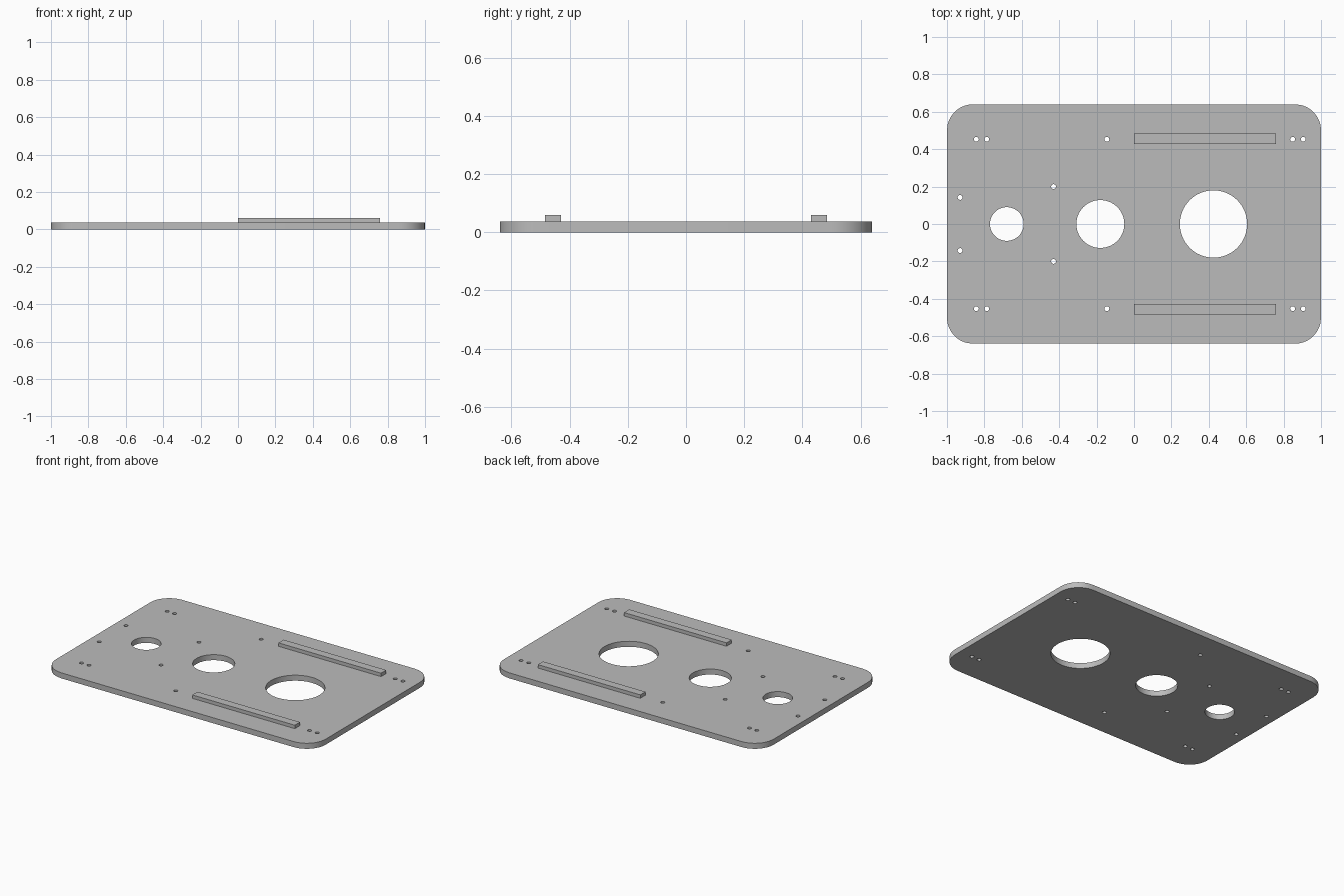
import bpy
import bmesh
from math import cos, sin, pi, radians

cube = bpy.data.objects.get("Cube")
if cube:
    bpy.data.objects.remove(cube, do_unlink=True)

HALF_X, HALF_Y, CORNER = 1.0, 0.64, 0.14
PLATE_TOP, RAIL_TOP = 0.037, 0.06

grey = bpy.data.materials.new("plain_grey")
grey.use_nodes = True
grey.diffuse_color = (0.5, 0.5, 0.5, 1)
grey.node_tree.nodes["Principled BSDF"].inputs["Base Color"].default_value = (0.5, 0.5, 0.5, 1)


def arc(cx, cy, r, start, sweep, steps):
    return [(cx + r * cos(start + sweep * i / steps),
             cy + r * sin(start + sweep * i / steps)) for i in range(steps)]


def circle(x, y, r, sides):
    return arc(x, y, r, 0, 2 * pi, sides)


def rounded_rectangle(hx, hy, r, steps=12):
    points = []
    for i, (sx, sy) in enumerate([(1, 1), (-1, 1), (-1, -1), (1, -1)]):
        points += arc(sx * (hx - r), sy * (hy - r), r, i * pi / 2, pi / 2, steps + 1)
        end = (i + 1) * pi / 2
        points[-1] = (sx * (hx - r) + r * cos(end), sy * (hy - r) + r * sin(end))
    return points


def extruded(name, outlines, bottom, top):
    """Solid from an outer outline and any hole outlines."""
    curve = bpy.data.curves.new(name, "CURVE")
    curve.dimensions = "2D"
    curve.fill_mode = "BOTH"
    curve.extrude = (top - bottom) / 2
    for outline in outlines:
        spline = curve.splines.new("POLY")
        spline.points.add(len(outline) - 1)
        for point, (x, y) in zip(spline.points, outline):
            point.co = (x, y, 0, 1)
        spline.use_cyclic_u = True
    source = bpy.data.objects.new(name + "_outline", curve)
    bpy.context.collection.objects.link(source)
    bpy.context.view_layer.update()
    evaluated = source.evaluated_get(bpy.context.evaluated_depsgraph_get())
    mesh = bpy.data.meshes.new_from_object(evaluated)
    bpy.data.objects.remove(source, do_unlink=True)

    bm = bmesh.new()
    bm.from_mesh(mesh)
    bmesh.ops.remove_doubles(bm, verts=bm.verts, dist=0.0001)
    bmesh.ops.translate(bm, verts=bm.verts, vec=(0, 0, (top + bottom) / 2))
    bmesh.ops.recalc_face_normals(bm, faces=bm.faces)
    bm.to_mesh(mesh)
    bm.free()
    mesh.name = name
    mesh.materials.clear()
    mesh.materials.append(grey)
    obj = bpy.data.objects.new(name, mesh)
    bpy.context.collection.objects.link(obj)
    bpy.ops.object.select_all(action="DESELECT")
    obj.select_set(True)
    bpy.context.view_layer.objects.active = obj
    bpy.ops.object.shade_smooth_by_angle(angle=radians(30))
    return obj


# Base plate with three large openings and mirrored pairs of screw holes
outlines = [rounded_rectangle(HALF_X, HALF_Y, CORNER)]
for x, r in [(-0.68, 0.09), (-0.18, 0.128), (0.425, 0.18)]:
    outlines.append(circle(x, 0, r, 64))
screw_rows = [(0.453, (-0.843, -0.787, -0.145, 0.848, 0.905)),
              (0.142, (-0.93,)), (0.2, (-0.43,))]
for y, xs in screw_rows:
    for x in xs:
        for side in (-1, 1):
            outlines.append(circle(x, side * y, 0.013, 20))
extruded("base_plate", outlines, 0, PLATE_TOP)

# Raised guide rails
for name, side in [("front_rail", -1), ("back_rail", 1)]:
    near, far = side * 0.429, side * 0.484
    extruded(name, [[(0, near), (0.76, near), (0.76, far), (0, far)]], PLATE_TOP, RAIL_TOP)
